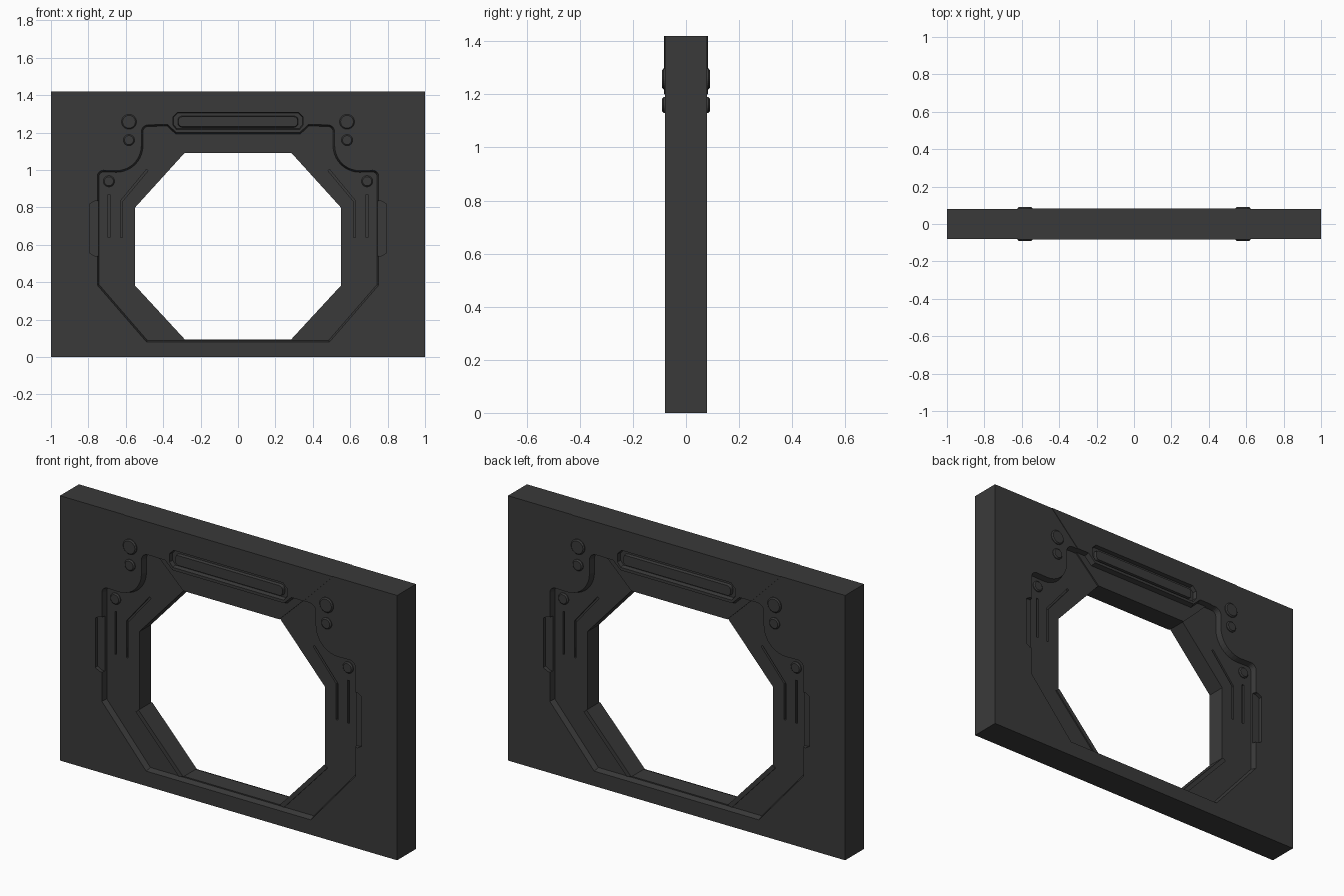
import bpy, bmesh, math
from mathutils import Vector

if "Cube" in bpy.data.objects:
    bpy.data.objects.remove(bpy.data.objects["Cube"])

dark = bpy.data.materials.new("dark_grey")
dark.diffuse_color = (0.042, 0.042, 0.042, 1)
dark.use_nodes = True
dark.node_tree.nodes["Principled BSDF"].inputs["Base Color"].default_value = dark.diffuse_color


def offset(pts, d):
    """Shrink a closed (x, z) outline inward by d with mitred corners."""
    n = len(pts)
    area = sum(pts[i][0] * pts[(i + 1) % n][1] - pts[(i + 1) % n][0] * pts[i][1] for i in range(n))
    sg = 1 if area > 0 else -1
    out = []
    for i in range(n):
        p = Vector(pts[i])
        a = (p - Vector(pts[i - 1])).normalized()
        b = (Vector(pts[(i + 1) % n]) - p).normalized()
        na, nb = Vector((-a.y, a.x)) * sg, Vector((-b.y, b.x)) * sg
        out.append(tuple(p + (na + nb) * (d / (1 + na.dot(nb)))))
    return out


def prism(name, pts, y0, y1, inset=0.0):
    """Solid from an (x, z) outline between y0 and y1; the y1 end is inset."""
    bm = bmesh.new()
    end = offset(pts, inset) if inset else pts
    a = [bm.verts.new((x, y0, z)) for x, z in pts]
    b = [bm.verts.new((x, y1, z)) for x, z in end]
    bm.faces.new(a)
    bm.faces.new(b)
    for i in range(len(a)):
        j = (i + 1) % len(a)
        bm.faces.new((a[i], a[j], b[j], b[i]))
    bmesh.ops.recalc_face_normals(bm, faces=bm.faces)
    me = bpy.data.meshes.new(name)
    bm.to_mesh(me)
    bm.free()
    ob = bpy.data.objects.new(name, me)
    me.materials.append(dark)
    bpy.context.collection.objects.link(ob)
    return ob


def combine(target, tool, op='DIFFERENCE'):
    m = target.modifiers.new("bool", 'BOOLEAN')
    m.operation, m.solver, m.object = op, 'EXACT', tool
    bpy.context.view_layer.objects.active = target
    bpy.ops.object.modifier_apply(modifier=m.name)
    bpy.data.objects.remove(tool)


def flip(pts):
    return [(-x, z) for x, z in pts]


def mirrored(half):
    return half + flip(half)[::-1]


def arc(cx, cz, r, a0, a1, n):
    return [(cx + r * math.cos(math.radians(a0 + (a1 - a0) * i / n)),
             cz + r * math.sin(math.radians(a0 + (a1 - a0) * i / n))) for i in range(n + 1)]


def stroke(pts, w):
    """Outline of a thin line of width w along an open path."""
    left, right = [], []
    for i, p in enumerate(pts):
        p = Vector(p)
        a = (p - Vector(pts[i - 1])).normalized() if i else None
        b = (Vector(pts[i + 1]) - p).normalized() if i < len(pts) - 1 else None
        t = ((a or b) + (b or a)).normalized()
        n = Vector((-t.y, t.x)) * w / 2
        left.append(tuple(p + n))
        right.append(tuple(p - n))
    return left + right[::-1]


def disc(name, x, z, r, y0, y1, s):
    ring = arc(x, z, r, 0, 348.75, 31)
    prism(name + "_base", ring, s * y0, s * (y1 - 0.006))
    prism(name + "_cap", ring, s * (y1 - 0.006), s * y1, 0.006)


# Outlines, half of each (x < 0 side), mirrored across x
opening = mirrored([(-0.285, 0.095), (-0.55, 0.382), (-0.55, 0.80), (-0.285, 1.092)])
recess = mirrored([(-0.49, 0.077), (-0.755, 0.383)]
                  + arc(-0.72, 0.967, 0.035, 180, 90, 5)
                  + arc(-0.65, 1.13, 0.13, -90, 0, 10)
                  + arc(-0.48, 1.205, 0.04, 180, 90, 5)
                  + [(-0.374, 1.245), (-0.33, 1.203)])
header = mirrored([(-0.62, 1.42), (-0.40, 1.195)])
pocket = mirrored([(-0.33, 1.215), (-0.35, 1.24), (-0.35, 1.285), (-0.325, 1.31)])
lamp = mirrored(arc(-0.30, 1.25, 0.023, 270, 180, 4) + arc(-0.30, 1.267, 0.023, 180, 90, 4))
clip = [(-0.74, 0.54), (-0.765, 0.54), (-0.79, 0.555), (-0.79, 0.82), (-0.765, 0.835), (-0.74, 0.835)]
grooves = [stroke([(-0.69, 0.64), (-0.69, 0.87)], 0.011),
           stroke([(-0.622, 0.64), (-0.622, 0.835), (-0.485, 1.0)], 0.011)]
sill = [(-0.55, 0.382), (-0.568, 0.368), (-0.312, 0.09), (-0.285, 0.095)]
header_inner = mirrored([(-0.44, 1.242), (-0.285, 1.092)])

# Wall slab
wall = prism("wall", [(-1, 0), (1, 0), (1, 1.42), (-1, 1.42)], -0.08, 0.08)

# Carve both faces
for s in (-1, 1):
    combine(wall, prism("plate", header, s * 0.05, s * 0.083), 'UNION')
    combine(wall, prism("cut", recess, s * 0.09, s * 0.05, 0.012))
    combine(wall, prism("cut", pocket, s * 0.09, s * 0.062, 0.006))
    for side in (clip, flip(clip)):
        combine(wall, prism("cut", side, s * 0.09, s * 0.06))
    for g in grooves:
        for pts in (g, flip(g)):
            combine(wall, prism("cut", pts, s * 0.06, s * 0.038))

# Doorway hole
combine(wall, prism("cut", opening, -0.2, 0.2))

# Raised details on both faces
for s, face in ((-1, "front"), (1, "back")):
    prism(face + "_header_lip", header_inner, s * 0.04, s * 0.057)
    prism(face + "_lamp_bar", lamp, s * 0.055, s * 0.078, 0.005)
    for m, side in ((-1, "left"), (1, "right")):
        tag = face + "_" + side
        prism(tag + "_sill", sill if m < 0 else flip(sill), s * 0.04, s * 0.057)
        disc(tag + "_large_stud", m * 0.583, 1.258, 0.04, 0.07, 0.09, s)
        disc(tag + "_small_stud", m * 0.583, 1.16, 0.03, 0.07, 0.09, s)
        disc(tag + "_inner_stud", m * 0.69, 0.94, 0.03, 0.045, 0.06, s)
